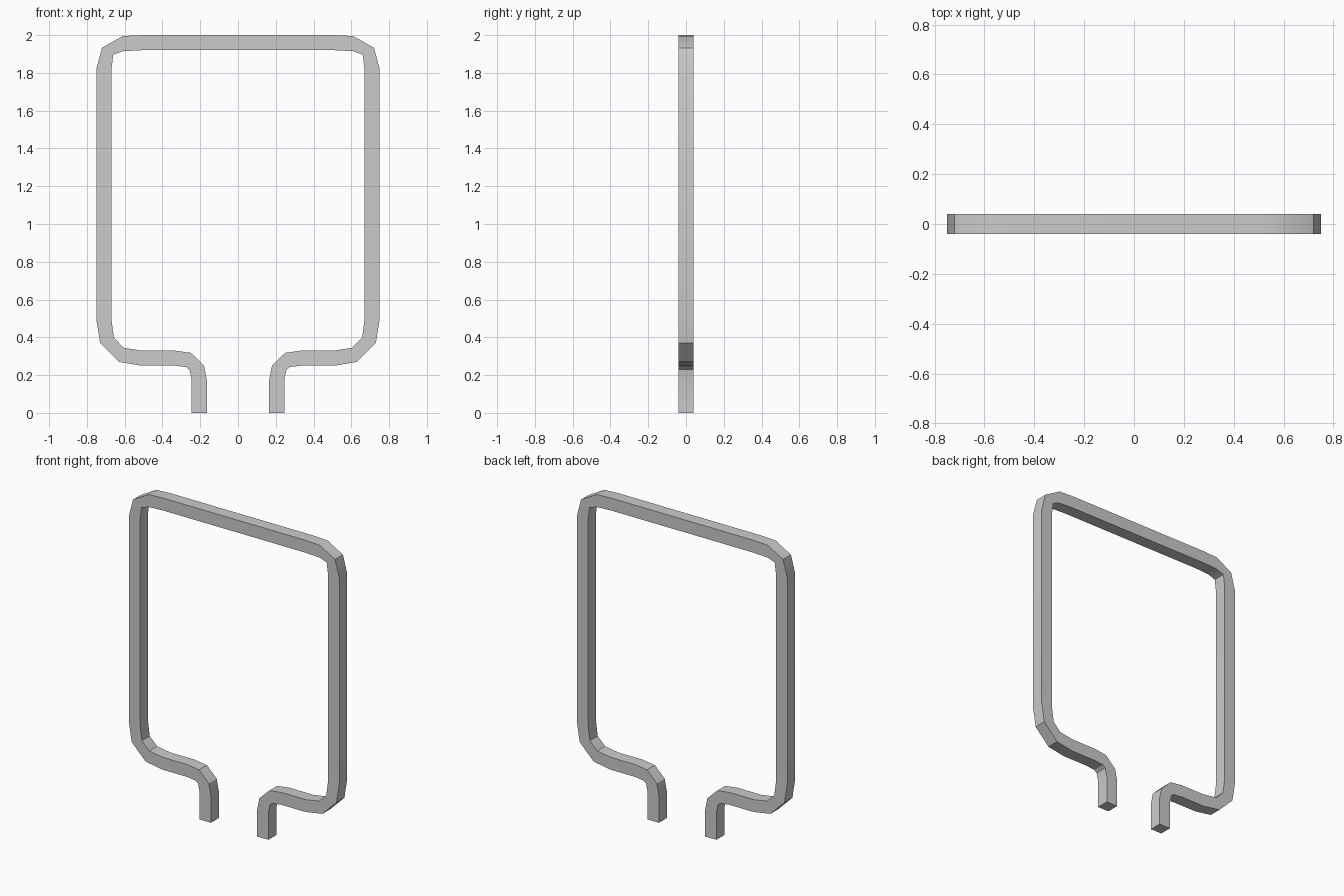
import bpy, bmesh, math

if "Cube" in bpy.data.objects:
    bpy.data.objects.remove(bpy.data.objects["Cube"])

HALF_DEPTH = 0.04

# Left half of the bent square bar, from foot to top: (outer x, z), (inner x, z)
left = [
    ((-0.245, 0.0), (-0.165, 0.0)),
    ((-0.245, 0.175), (-0.165, 0.175)),
    ((-0.257, 0.229), (-0.18, 0.25)),
    ((-0.275, 0.243), (-0.25, 0.318)),
    ((-0.335, 0.25), (-0.335, 0.33)),
    ((-0.51, 0.25), (-0.51, 0.33)),
    ((-0.63, 0.27), (-0.605, 0.345)),
    ((-0.73, 0.37), (-0.657, 0.397)),
    ((-0.75, 0.495), (-0.67, 0.495)),
    ((-0.75, 1.82), (-0.67, 1.82)),
    ((-0.72, 1.933), (-0.66, 1.897)),
    ((-0.61, 1.995), (-0.61, 1.915)),
    ((-0.51, 2.0), (-0.51, 1.92)),
]
right = [((-a[0], a[1]), (-b[0], b[1])) for a, b in reversed(left)]

# Square section carried along the whole path
bm = bmesh.new()
rings = []
for (ox, oz), (ix, iz) in left + right:
    rings.append([bm.verts.new(p) for p in (
        (ox, -HALF_DEPTH, oz), (ox, HALF_DEPTH, oz),
        (ix, HALF_DEPTH, iz), (ix, -HALF_DEPTH, iz))])
for r, s in zip(rings, rings[1:]):
    for k in range(4):
        n = (k + 1) % 4
        bm.faces.new((r[k], r[n], s[n], s[k]))
bm.faces.new(rings[0])
bm.faces.new(rings[-1])
bmesh.ops.recalc_face_normals(bm, faces=bm.faces)

mesh = bpy.data.meshes.new("bent_bar_frame")
bm.to_mesh(mesh)
bm.free()
frame = bpy.data.objects.new("bent_bar_frame", mesh)
bpy.context.collection.objects.link(frame)

# Soft bends, crisp bar edges
bpy.context.view_layer.objects.active = frame
frame.select_set(True)
bpy.ops.object.shade_smooth_by_angle(angle=math.radians(30))
